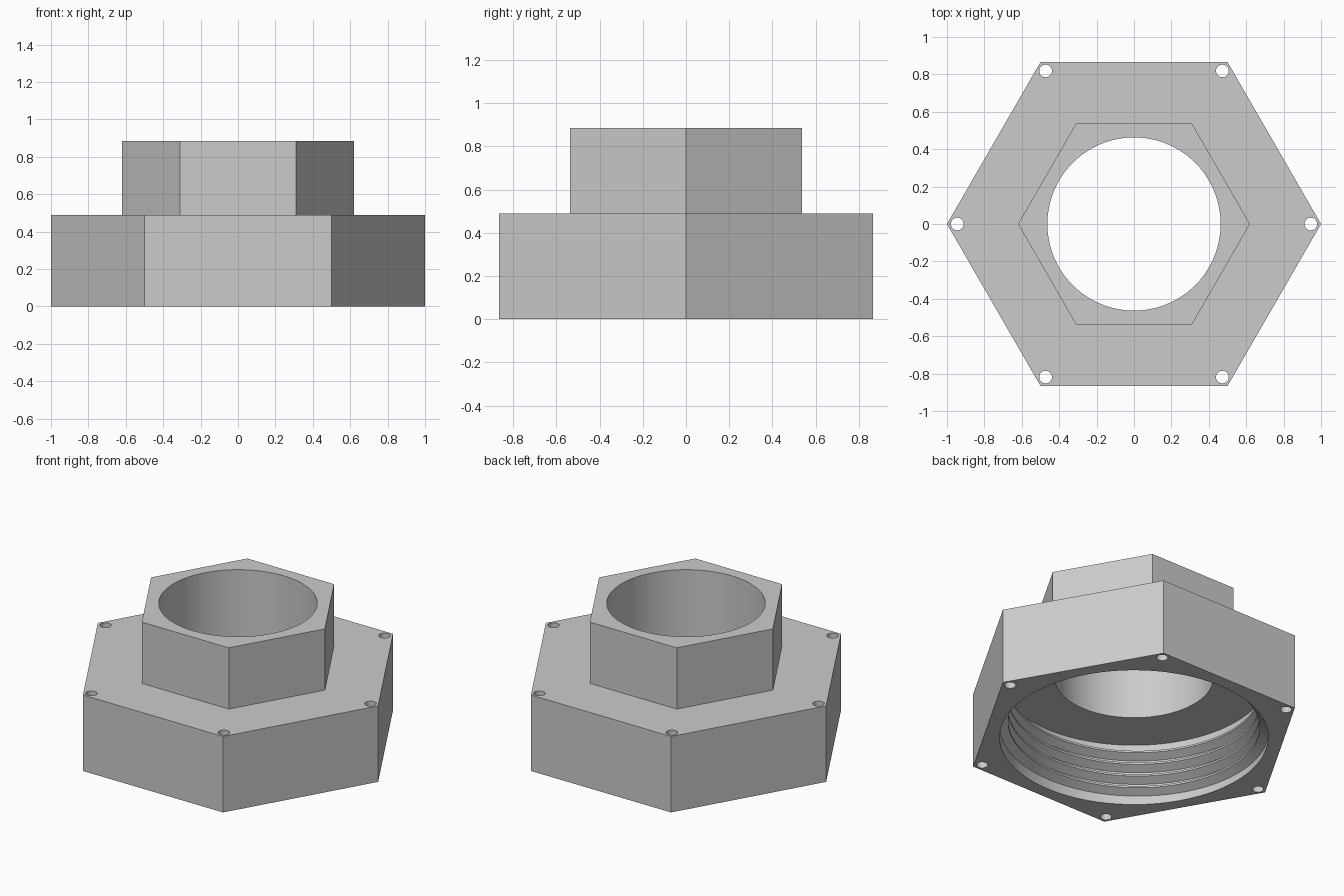
import bpy, bmesh
from math import cos, sin, tau

cube = bpy.data.objects.get("Cube")
if cube:
    bpy.data.objects.remove(cube, do_unlink=True)

grey = bpy.data.materials.new("plain grey")
grey.use_nodes = True
colour = (0.6, 0.6, 0.6, 1)
grey.diffuse_color = colour
grey.node_tree.nodes["Principled BSDF"].inputs["Base Color"].default_value = colour

BASE_TOP, COLLAR_TOP, LEDGE = 0.49, 0.885, 0.4
BORE_R, CAVITY_R = 0.463, 0.785


def finish(name, bm):
    bmesh.ops.recalc_face_normals(bm, faces=bm.faces)
    mesh = bpy.data.meshes.new(name)
    bm.to_mesh(mesh)
    bm.free()
    mesh.materials.append(grey)
    obj = bpy.data.objects.new(name, mesh)
    bpy.context.collection.objects.link(obj)
    return obj


def add_stack(bm, profile, sides, cx=0, cy=0):
    """Closed solid of stacked rings, each given as (radius, height)."""
    rings = [[bm.verts.new((cx + r * cos(tau * i / sides),
                            cy + r * sin(tau * i / sides), z))
              for i in range(sides)] for r, z in profile]
    for low, high in zip(rings, rings[1:]):
        for i in range(sides):
            j = (i + 1) % sides
            bm.faces.new((low[i], low[j], high[j], high[i]))
    bm.faces.new(rings[0][::-1])
    bm.faces.new(rings[-1])


def solid(name, profile, sides):
    bm = bmesh.new()
    add_stack(bm, profile, sides)
    return finish(name, bm)


def combine(target, tool, operation):
    mod = target.modifiers.new(operation.lower(), "BOOLEAN")
    mod.operation, mod.object, mod.solver = operation, tool, "EXACT"
    bpy.context.view_layer.objects.active = target
    bpy.ops.object.modifier_apply(modifier=mod.name)
    bpy.data.objects.remove(tool, do_unlink=True)


def smooth(obj):
    bpy.ops.object.select_all(action="DESELECT")
    obj.select_set(True)
    bpy.context.view_layer.objects.active = obj
    bpy.ops.object.shade_smooth_by_angle(angle=0.45)


# Hexagonal base with a smaller hexagonal collar
body = solid("hex_body", [(1, 0), (1, BASE_TOP)], 6)
combine(body, solid("collar", [(0.62, 0.2), (0.62, COLLAR_TOP)], 6), "UNION")

# Through bore, widening below the ledge
combine(body, solid("bore_cutter", [(CAVITY_R, -0.1), (CAVITY_R, LEDGE),
                                    (BORE_R, LEDGE), (BORE_R, 1)], 128), "DIFFERENCE")

# Small through hole at each corner
bm = bmesh.new()
for k in range(6):
    a = tau * k / 6
    add_stack(bm, [(0.034, -0.1), (0.034, 0.6)], 24, 0.945 * cos(a), 0.945 * sin(a))
combine(body, finish("corner_hole_cutter", bm), "DIFFERENCE")
smooth(body)

# Helical internal thread, fading into the wall at both ends
STEPS, TURNS, PITCH, START = 128, 4.2, 0.079, 0.04
bm = bmesh.new()
sections = []
count = int(STEPS * TURNS)
for i in range(count + 1):
    a = tau * i / STEPS
    z = START + PITCH * i / STEPS
    fade = min(1, (i + 1) / 16, (count - i + 1) / 16)
    crest = CAVITY_R - 0.05 * fade
    half = 0.008 + 0.028 * fade
    sections.append([bm.verts.new((r * cos(a), r * sin(a), z + dz)) for r, dz in
                     ((CAVITY_R + 0.004, -half), (crest, -0.006),
                      (crest, 0.006), (CAVITY_R + 0.004, half))])
for one, two in zip(sections, sections[1:]):
    for k in range(4):
        n = (k + 1) % 4
        bm.faces.new((one[k], one[n], two[n], two[k]))
bm.faces.new(sections[0])
bm.faces.new(sections[-1][::-1])
smooth(finish("internal_thread", bm))
